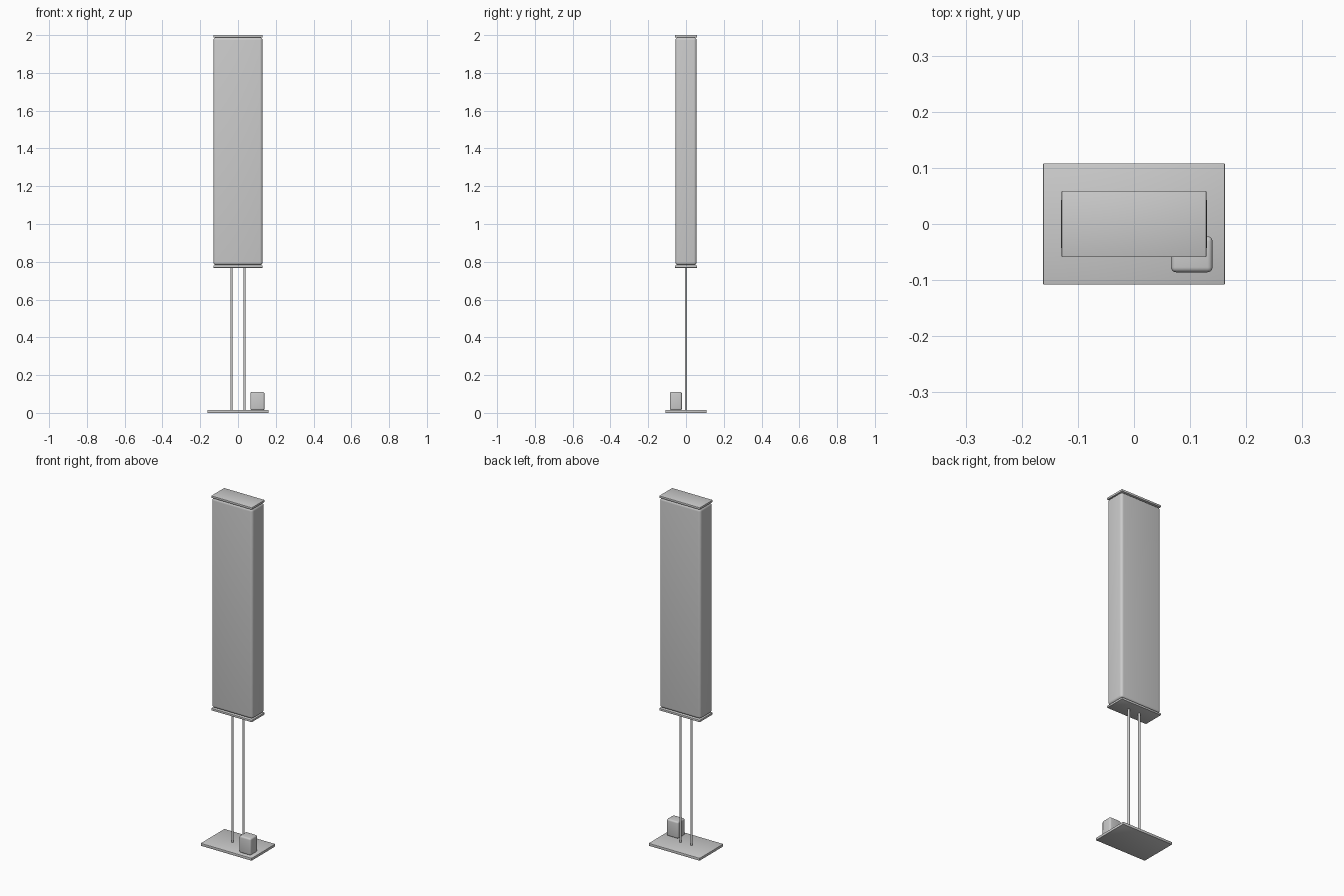
import bpy

if "Cube" in bpy.data.objects:
    bpy.data.objects.remove(bpy.data.objects["Cube"])


def finish(ob, name):
    ob.name = name
    bpy.ops.object.shade_smooth_by_angle()
    return ob


def rounded_box(name, x, y, z, radius, segments):
    """Box from (min, max) ranges with rounded edges."""
    centre = [(a + b) / 2 for a, b in (x, y, z)]
    bpy.ops.mesh.primitive_cube_add(size=1, location=centre)
    ob = bpy.context.object
    ob.scale = [b - a for a, b in (x, y, z)]
    bpy.ops.object.transform_apply(location=False, rotation=False, scale=True)
    mod = ob.modifiers.new("Bevel", 'BEVEL')
    mod.width = radius
    mod.segments = segments
    bpy.ops.object.modifier_apply(modifier=mod.name)
    return finish(ob, name)


# Floor plate
rounded_box("base_plate", (-0.162, 0.162), (-0.108, 0.108), (0, 0.015), 0.002, 2)

# Twin poles
for side, label in ((-1, "left"), (1, "right")):
    bpy.ops.mesh.primitive_cylinder_add(vertices=24, radius=0.006, depth=0.76,
                                        location=(side * 0.035, 0, 0.392))
    finish(bpy.context.object, f"{label}_pole")

# Lamp shade with a thin cap plate at each end
rounded_box("shade", (-0.13, 0.13), (-0.056, 0.056), (0.782, 1.988), 0.015, 5)
for label, z in (("bottom", 0.768), ("top", 1.988)):
    rounded_box(f"{label}_cap", (-0.129, 0.129), (-0.059, 0.059), (z, z + 0.012), 0.0015, 2)

# Power box on the base
rounded_box("power_box", (0.066, 0.14), (-0.086, -0.022), (0.014, 0.111), 0.009, 4)
